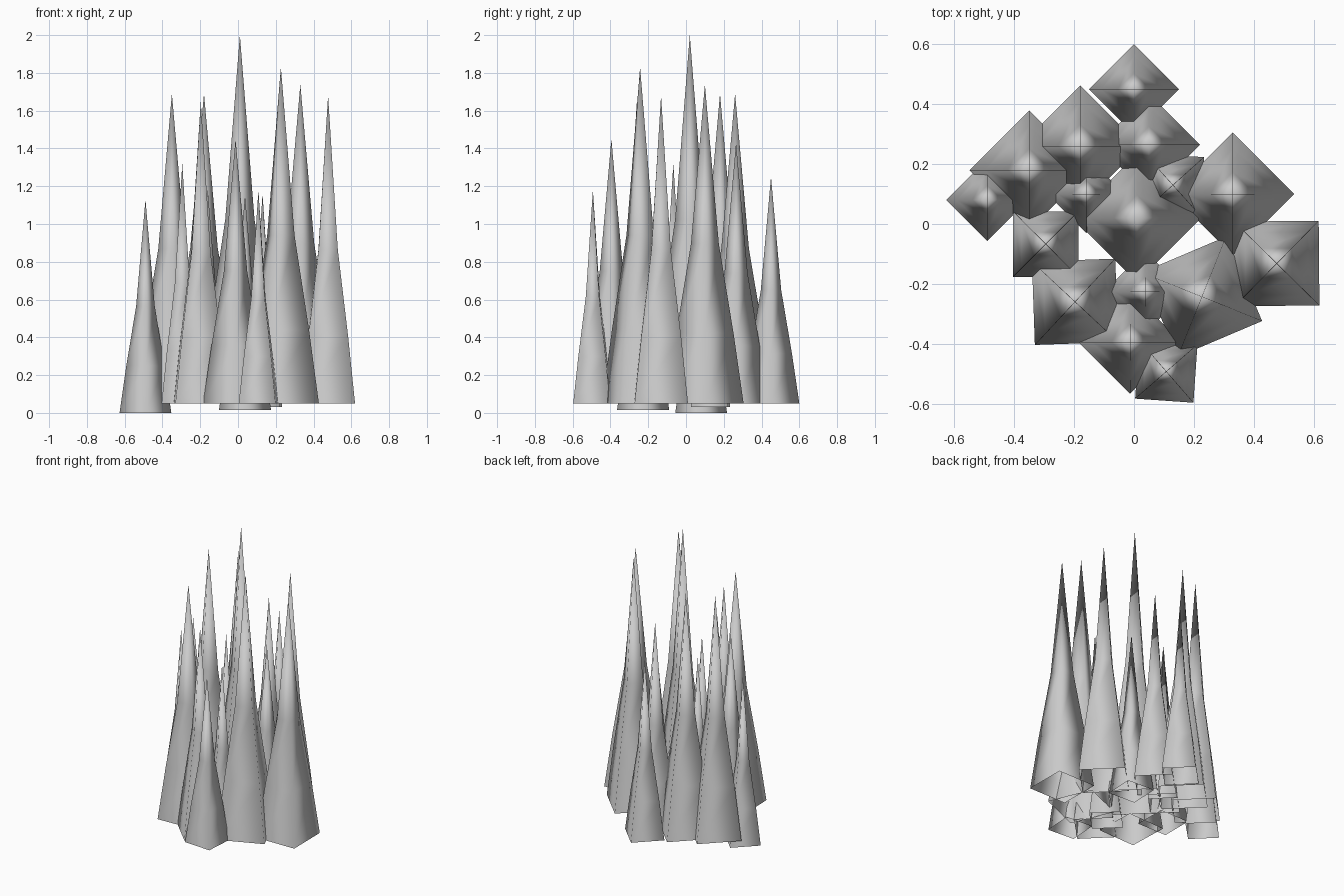
import bpy, bmesh
from math import cos, sin, pi, radians

# Blades: x, y, corner radius, tip height, base height, twist in degrees
BLADES = [
    (0.01, 0.02, 0.215, 2.00, 0.05, 0),
    (0.00, 0.45, 0.15, 1.25, 0.05, 0),
    (-0.18, 0.26, 0.203, 1.69, 0.05, 0),
    (-0.35, 0.18, 0.20, 1.69, 0.05, 0),
    (-0.49, 0.08, 0.137, 1.13, 0.00, 0),
    (-0.295, -0.067, 0.155, 1.32, 0.05, 45),
    (-0.16, 0.10, 0.13, 1.18, 0.05, 0),
    (0.05, 0.265, 0.17, 1.43, 0.05, 0),
    (0.13, 0.13, 0.14, 1.16, 0.03, 42),
    (0.33, 0.10, 0.205, 1.74, 0.05, 0),
    (0.477, -0.132, 0.20, 1.68, 0.05, 45.5),
    (0.227, -0.243, 0.217, 1.83, 0.05, -22),
    (-0.197, -0.26, 0.197, 1.65, 0.05, 47),
    (-0.013, -0.395, 0.172, 1.45, 0.05, 0),
    (0.108, -0.493, 0.138, 1.18, 0.05, 41),
    (0.037, -0.227, 0.138, 1.15, 0.015, 0),
]

# Taper: (fraction of height, fraction of radius)
TAPER = [(0, 1), (0.22, 0.74), (0.5, 0.36)]


def blade(name, x, y, radius, tip, base, twist):
    """Four-sided tapering spike, open underneath."""
    bm = bmesh.new()
    rings = []
    for h, r in TAPER:
        rings.append([bm.verts.new((radius * r * cos(radians(twist) + k * pi / 2),
                                    radius * r * sin(radians(twist) + k * pi / 2),
                                    h * (tip - base))) for k in range(4)])
    apex = bm.verts.new((0, 0, tip - base))
    for k in range(4):
        j = (k + 1) % 4
        for lo, hi in zip(rings, rings[1:]):
            bm.faces.new((lo[k], lo[j], hi[j], hi[k]))
        bm.faces.new((rings[-1][k], rings[-1][j], apex))
    for f in bm.faces:
        f.smooth = True
    me = bpy.data.meshes.new(name)
    bm.to_mesh(me)
    bm.free()
    ob = bpy.data.objects.new(name, me)
    ob.location = (x, y, base)
    bpy.context.collection.objects.link(ob)


for i, b in enumerate(BLADES):
    blade(f"grass_blade_{i + 1}", *b)
